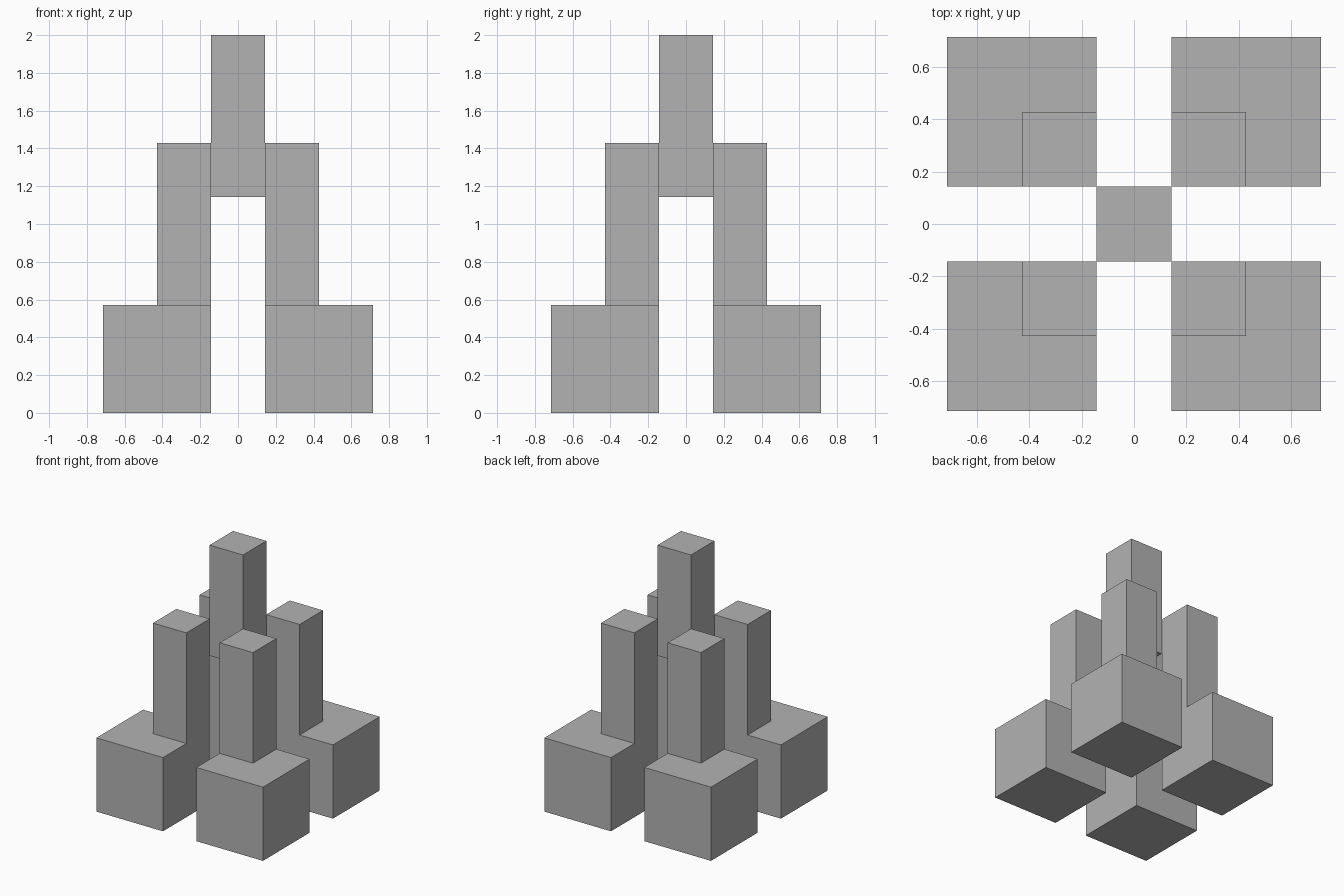
import bpy
import bmesh
from mathutils import Vector

default = bpy.data.objects.get("Cube")
if default:
    bpy.data.objects.remove(default, do_unlink=True)

U = 2 / 14  # the whole model sits on a grid of 14 units in height

# Single stone grey
grey = bpy.data.materials.new("stone_grey")
grey.use_nodes = True
colour = (0.45, 0.45, 0.45, 1)
grey.diffuse_color = colour
grey.node_tree.nodes["Principled BSDF"].inputs["Base Color"].default_value = colour


def block(name, low, high):
    """Box between two opposite corners, given in grid units."""
    low, high = Vector(low) * U, Vector(high) * U
    bm = bmesh.new()
    bmesh.ops.create_cube(bm, size=1)
    bmesh.ops.scale(bm, vec=high - low, verts=bm.verts)
    mesh = bpy.data.meshes.new(name)
    bm.to_mesh(mesh)
    bm.free()
    mesh.materials.append(grey)
    obj = bpy.data.objects.new(name, mesh)
    obj.location = (low + high) / 2
    bpy.context.collection.objects.link(obj)


# Four corner footings, each carrying a pillar on its inner corner
for side, sx in (("left", 1), ("right", -1)):
    for end, sy in (("front", -1), ("back", 1)):
        def corner(name, width, bottom, top):
            xs = sorted((sx, sx * (1 + width)))
            ys = sorted((sy, sy * (1 + width)))
            block(f"{end}_{side}_{name}", (xs[0], ys[0], bottom), (xs[1], ys[1], top))

        corner("footing", 4, 0, 4)
        corner("pillar", 2, 4, 10)

# Central tower held between the pillar edges
block("central_tower", (-1, -1, 8), (1, 1, 14))
